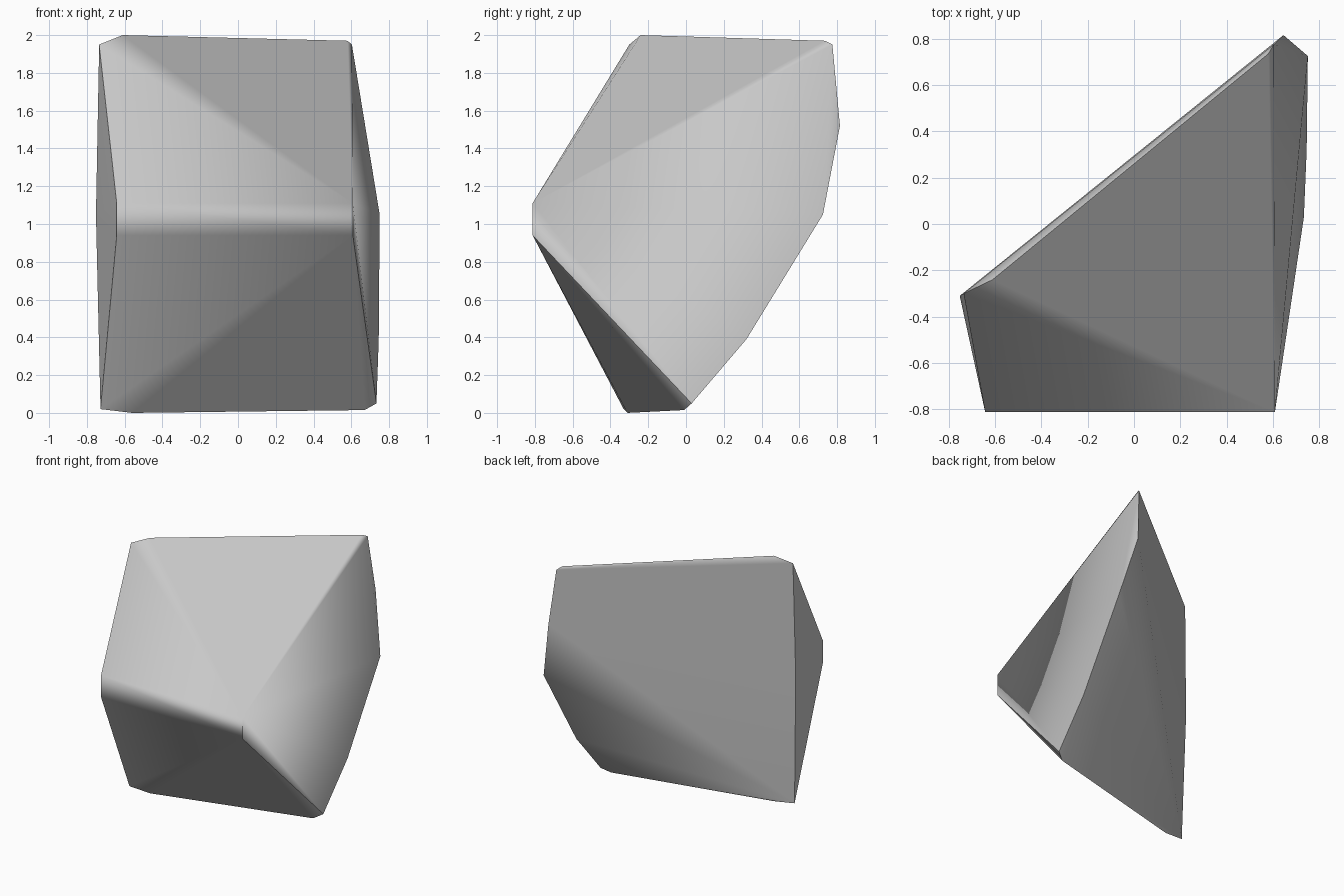
import bpy
import bmesh
import math

cube = bpy.data.objects.get("Cube")
if cube:
    bpy.data.objects.remove(cube, do_unlink=True)

# Plain grey stone
stone = bpy.data.materials.new("grey stone")
stone.use_nodes = True
GREY = (0.58, 0.58, 0.58, 1)
stone.diffuse_color = GREY
bsdf = stone.node_tree.nodes["Principled BSDF"]
bsdf.inputs["Base Color"].default_value = GREY
bsdf.inputs["Roughness"].default_value = 0.9

# Corners of the rock, grouped by the edge they belong to
front_ridge = [(x, -0.812, z) for x in (-0.642, 0.608) for z in (0.94, 1.11)]
top_edge = [(-0.735, -0.3, 1.95), (-0.61, -0.24, 2.0),
            (0.58, 0.735, 1.97), (0.603, 0.775, 1.95)]
left_end = [(0.645, 0.815, 1.52), (0.75, 0.725, 1.05),
            (0.745, 0.32, 0.39), (0.733, 0.03, 0.05)]
right_end = [(-0.752, -0.31, 1.05)]
base = [(0.67, -0.01, 0.015), (-0.728, -0.33, 0.02), (-0.56, -0.31, 0.0)]

# Chipped rock: the convex solid through its corners
bm = bmesh.new()
for co in front_ridge + top_edge + left_end + right_end + base:
    bm.verts.new(co)
bmesh.ops.convex_hull(bm, input=bm.verts[:])
bmesh.ops.dissolve_limit(bm, angle_limit=math.radians(1),
                         verts=bm.verts[:], edges=bm.edges[:])
bmesh.ops.recalc_face_normals(bm, faces=bm.faces[:])
mesh = bpy.data.meshes.new("rock")
bm.to_mesh(mesh)
bm.free()

rock = bpy.data.objects.new("rock", mesh)
bpy.context.collection.objects.link(rock)
mesh.materials.append(stone)

# Soft blends on shallow edges, crisp on steep ones, broad faces kept flat
bpy.ops.object.select_all(action='DESELECT')
rock.select_set(True)
bpy.context.view_layer.objects.active = rock
bpy.ops.object.shade_smooth_by_angle(angle=math.radians(42))
weighted = rock.modifiers.new("flat broad faces", 'WEIGHTED_NORMAL')
weighted.keep_sharp = True
weighted.weight = 100
